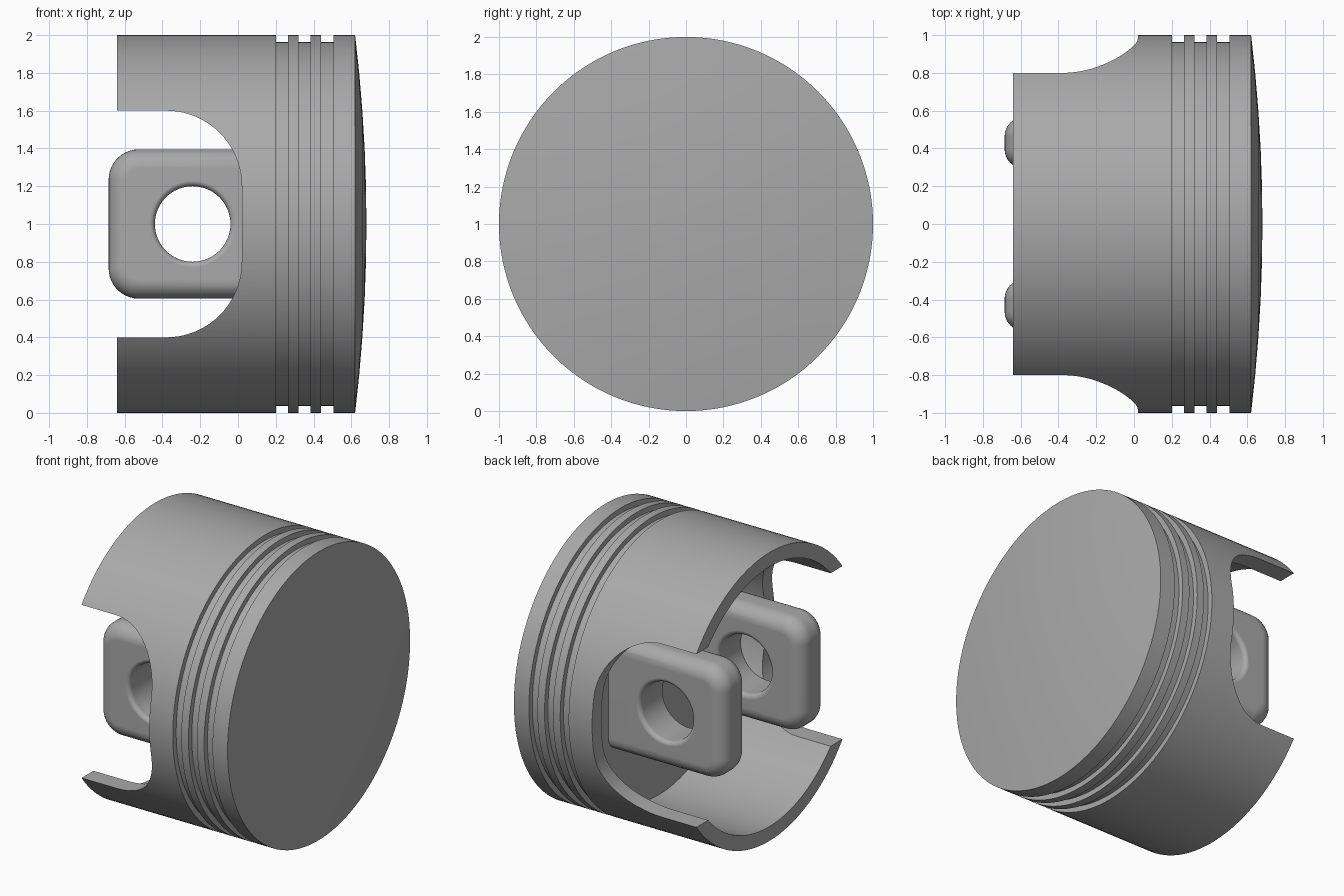
import bpy, bmesh, math
from mathutils import Vector, Matrix

cube = bpy.data.objects.get("Cube")
if cube:
    bpy.data.objects.remove(cube, do_unlink=True)

metal = bpy.data.materials.new("grey metal")
metal.use_nodes = True
grey = (0.4, 0.4, 0.4, 1)
metal.diffuse_color = grey
metal.node_tree.nodes["Principled BSDF"].inputs["Base Color"].default_value = grey

CENTRE = Vector((0, 0, 1))
FLOOR = 0.2          # depth of the hollow under the crown
BOSS_Y = 0.43        # distance of each pin boss from the middle
PIN_X = -0.24


def finish(name, bm):
    bmesh.ops.recalc_face_normals(bm, faces=bm.faces[:])
    mesh = bpy.data.meshes.new(name)
    bm.to_mesh(mesh)
    bm.free()
    mesh.materials.append(metal)
    obj = bpy.data.objects.new(name, mesh)
    bpy.context.collection.objects.link(obj)
    return obj


def lathe(name, profile, axis, origin, steps):
    """Revolve (along axis, radius) points into a closed solid."""
    bm = bmesh.new()
    side = Vector((0, 0, 1))
    verts = [bm.verts.new(origin + axis * a + side * r) for a, r in profile]
    edges = [bm.edges.new(pair) for pair in zip(verts, verts[1:])]
    bmesh.ops.spin(bm, geom=verts + edges, cent=origin, axis=axis,
                   angle=math.tau, steps=steps)
    bmesh.ops.remove_doubles(bm, verts=bm.verts[:], dist=1e-4)
    return finish(name, bm)


def arc(cx, cz, r, start, end, steps):
    return [(cx + r * math.cos(math.radians(start + (end - start) * i / steps)),
             cz + r * math.sin(math.radians(start + (end - start) * i / steps)))
            for i in range(steps + 1)]


def slab(name, outline, y, thickness, rim=0):
    """Extrude an x-z outline along y and round its rims."""
    bm = bmesh.new()
    face = bm.faces.new([bm.verts.new((x, y - thickness / 2, z)) for x, z in outline])
    new = bmesh.ops.extrude_face_region(bm, geom=[face])["geom"]
    bmesh.ops.translate(bm, vec=(0, thickness, 0),
                        verts=[v for v in new if isinstance(v, bmesh.types.BMVert)])
    if rim:
        edges = [e for e in bm.edges if abs(e.verts[0].co.y - e.verts[1].co.y) < 1e-5]
        bmesh.ops.bevel(bm, geom=edges, offset=rim, segments=8, profile=0.5,
                        affect='EDGES', clamp_overlap=True)
    return finish(name, bm)


def cut(target, cutter):
    mod = target.modifiers.new("cut", 'BOOLEAN')
    mod.operation, mod.solver, mod.object = 'DIFFERENCE', 'EXACT', cutter
    bpy.context.view_layer.objects.active = target
    bpy.ops.object.modifier_apply(modifier=mod.name)
    bpy.data.objects.remove(cutter, do_unlink=True)


def smooth(obj):
    bpy.ops.object.select_all(action='DESELECT')
    obj.select_set(True)
    bpy.context.view_layer.objects.active = obj
    bpy.ops.object.shade_smooth_by_angle(angle=math.radians(30))
    mod = obj.modifiers.new("clean shading", 'WEIGHTED_NORMAL')
    mod.keep_sharp = True


# Piston body: hollow skirt, three ring grooves and a shallow domed crown
profile = [(FLOOR, 0), (FLOOR, 0.9), (-0.64, 0.9), (-0.64, 1)]
for start in (0.2, 0.32, 0.44):
    end = start + 0.065
    profile += [(start, 1), (start, 0.963), (end, 0.963), (end, 1)]
profile += [(0.62 + 0.06 * (1 - r * r), r) for r in (1, 0.8, 0.6, 0.4, 0.2, 0)]
body = lathe("piston_body", profile, Vector((1, 0, 0)), CENTRE, 128)

# Rounded notches through the front and back of the skirt
notch = arc(-0.38, 0.8, 0.4, -90, 0, 20) + arc(-0.38, 1.2, 0.4, 0, 90, 20)
notch += [(-1, 1.6), (-1, 0.4)]
cut(body, slab("notch_cutter", notch, 0, 3))
smooth(body)

# Pin bosses with rounded rims and a softened pin hole
half, corner, end_x = 0.395, 0.16, -0.685
outline = arc(end_x + corner, 1 + half - corner, corner, 90, 180, 10)
outline += arc(end_x + corner, 1 - half + corner, corner, 180, 270, 10)
outline += [(FLOOR + 0.15, 1 - half), (FLOOR + 0.15, 1 + half)]
thick, lip = 0.27, 0.03
flare = [(thick / 2 - lip + a, 0.2 + lip - r)
         for a, r in arc(0, 0, lip, 0, 90, 5)][::-1]
hole = [(-a, r) for a, r in reversed(flare)] + flare
hole = [(-0.2, 0), (-0.2, 0.2 + lip)] + hole + [(0.2, 0.2 + lip), (0.2, 0)]
for label, sign in (("front", -1), ("back", 1)):
    boss = slab(label + "_pin_boss", outline, sign * BOSS_Y, thick, 0.1)
    pin = lathe("pin_cutter", hole, Vector((0, 1, 0)),
                Vector((PIN_X, sign * BOSS_Y, 1)), 64)
    cut(boss, pin)
    smooth(boss)
